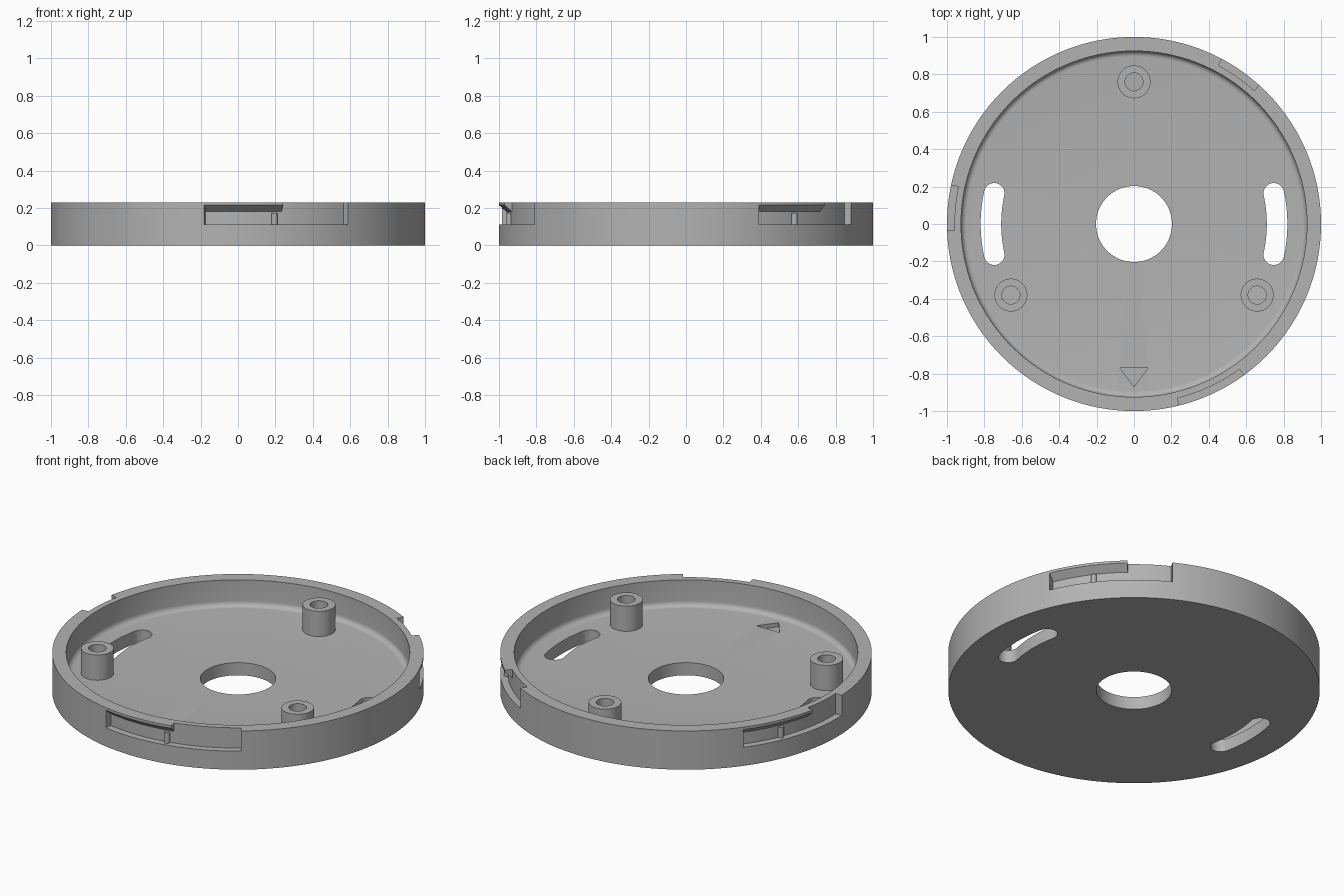
import bpy, bmesh
from math import radians, sin, cos, pi

cube = bpy.data.objects.get("Cube")
if cube:
    bpy.data.objects.remove(cube, do_unlink=True)

grey = bpy.data.materials.new("matte grey")
grey.use_nodes = True
GREY = (0.45, 0.45, 0.45, 1)
grey.diffuse_color = GREY
grey.node_tree.nodes["Principled BSDF"].inputs["Base Color"].default_value = GREY

TOP, FLOOR, RIM, BACK = 0.23, 0.075, 0.925, 0.96
FILLET = 0.03


def finish(name, bm):
    bmesh.ops.recalc_face_normals(bm, faces=bm.faces)
    mesh = bpy.data.meshes.new(name)
    bm.to_mesh(mesh)
    bm.free()
    mesh.materials.append(grey)
    obj = bpy.data.objects.new(name, mesh)
    bpy.context.collection.objects.link(obj)
    return obj


def sweep(name, profile, start=0, end=360, steps=192):
    """Turn a closed (radius, z) profile about the z axis."""
    full = end - start == 360
    bm = bmesh.new()
    rings = []
    for i in range(steps if full else steps + 1):
        a = radians(start + (end - start) * i / steps)
        rings.append([bm.verts.new((r * cos(a), r * sin(a), z)) for r, z in profile])
    n = len(profile)
    for i in range(steps):
        a, b = rings[i], rings[(i + 1) % len(rings)]
        for j in range(n):
            k = (j + 1) % n
            bm.faces.new((a[j], b[j], b[k], a[k]))
    if not full:
        bm.faces.new(rings[0])
        bm.faces.new(rings[-1])
    return finish(name, bm)


def prism(name, outline, low, high):
    bm = bmesh.new()
    a = [bm.verts.new((x, y, low)) for x, y in outline]
    b = [bm.verts.new((x, y, high)) for x, y in outline]
    bm.faces.new(a)
    bm.faces.new(b)
    for i in range(len(a)):
        k = (i + 1) % len(a)
        bm.faces.new((a[i], a[k], b[k], b[i]))
    return finish(name, bm)


def cut(obj, cutters):
    for c in cutters:
        mod = obj.modifiers.new("cut", "BOOLEAN")
        mod.operation, mod.solver, mod.object = "DIFFERENCE", "EXACT", c
    bpy.context.view_layer.update()
    graph = bpy.context.evaluated_depsgraph_get()
    mesh = bpy.data.meshes.new_from_object(obj.evaluated_get(graph))
    obj.modifiers.clear()
    obj.data = mesh
    for c in cutters:
        bpy.data.objects.remove(c, do_unlink=True)


def smooth(obj):
    bpy.ops.object.select_all(action="DESELECT")
    obj.select_set(True)
    bpy.context.view_layer.objects.active = obj
    bpy.ops.object.shade_smooth_by_angle(angle=radians(30))


# Dish: floor with centre hole, filleted corner and raised rim
corner = [(RIM - FILLET + FILLET * cos(t * pi / 12), FLOOR + FILLET - FILLET * sin(t * pi / 12))
          for t in range(7)]
dish = sweep("dish", [(0.203, 0), (1, 0), (1, TOP), (RIM, TOP)] + corner + [(0.203, FLOOR)])
cutters = []

# Curved slots through the floor
for side in (0, 180):
    outline = []
    for r, sign in ((0.82, 1), (0.71, -1)):
        for i in range(-8, 9):
            a = radians(side + sign * 12.4 * i / 8)
            outline.append((r * cos(a), r * sin(a)))
        tip = radians(side + sign * 12.4)
        for i in range(1, 12):
            a = tip + (0 if sign > 0 else pi) + pi * i / 12
            outline.append((0.765 * cos(tip) + 0.055 * cos(a), 0.765 * sin(tip) + 0.055 * sin(a)))
    cutters.append(prism("slot_cutter", outline, -0.1, 0.15))

# Sunken triangular alignment mark
cutters.append(prism("mark_cutter", [(-0.075, -0.77), (0.075, -0.77), (0, -0.87)], 0.05, 0.15))

# Locking channels: a pocket under a sloped lip, then an entry open at the top
channels = [(23, 48, 62, 37), (143, 168, 182, 157), (-100.4, -76, -54, -78.3)]
pocket = [(BACK, 0.11), (1.05, 0.11), (1.05, 0.259), (BACK, 0.18)]
pocket[2:3] = [(1.05, 0.215), (1, 0.215)]
entry = [(BACK, 0.11), (1.05, 0.11), (1.05, 0.3), (BACK, 0.3)]
for start, lip, end, rib in channels:
    cutters.append(sweep("pocket_cutter", pocket, start, lip + 0.5, 24))
    cutters.append(sweep("entry_cutter", entry, lip, end, 16))
cut(dish, cutters)
smooth(dish)

# Small upright catch in each channel
for n, (start, lip, end, rib) in enumerate(channels, 1):
    x, y = 0.964 * cos(radians(rib)), 0.964 * sin(radians(rib))
    ring = [(x + 0.016 * cos(i * pi / 8), y + 0.016 * sin(i * pi / 8)) for i in range(16)]
    smooth(prism(f"catch_{n}", ring, 0.105, 0.172))

# Hollow screw posts
for n, angle in enumerate((90, 210, 330), 1):
    post = sweep(f"screw_post_{n}", [(0.048, 0.06), (0.088, 0.06), (0.088, 0.225), (0.048, 0.225)], steps=48)
    post.location = (0.76 * cos(radians(angle)), 0.76 * sin(radians(angle)), 0)
    smooth(post)
